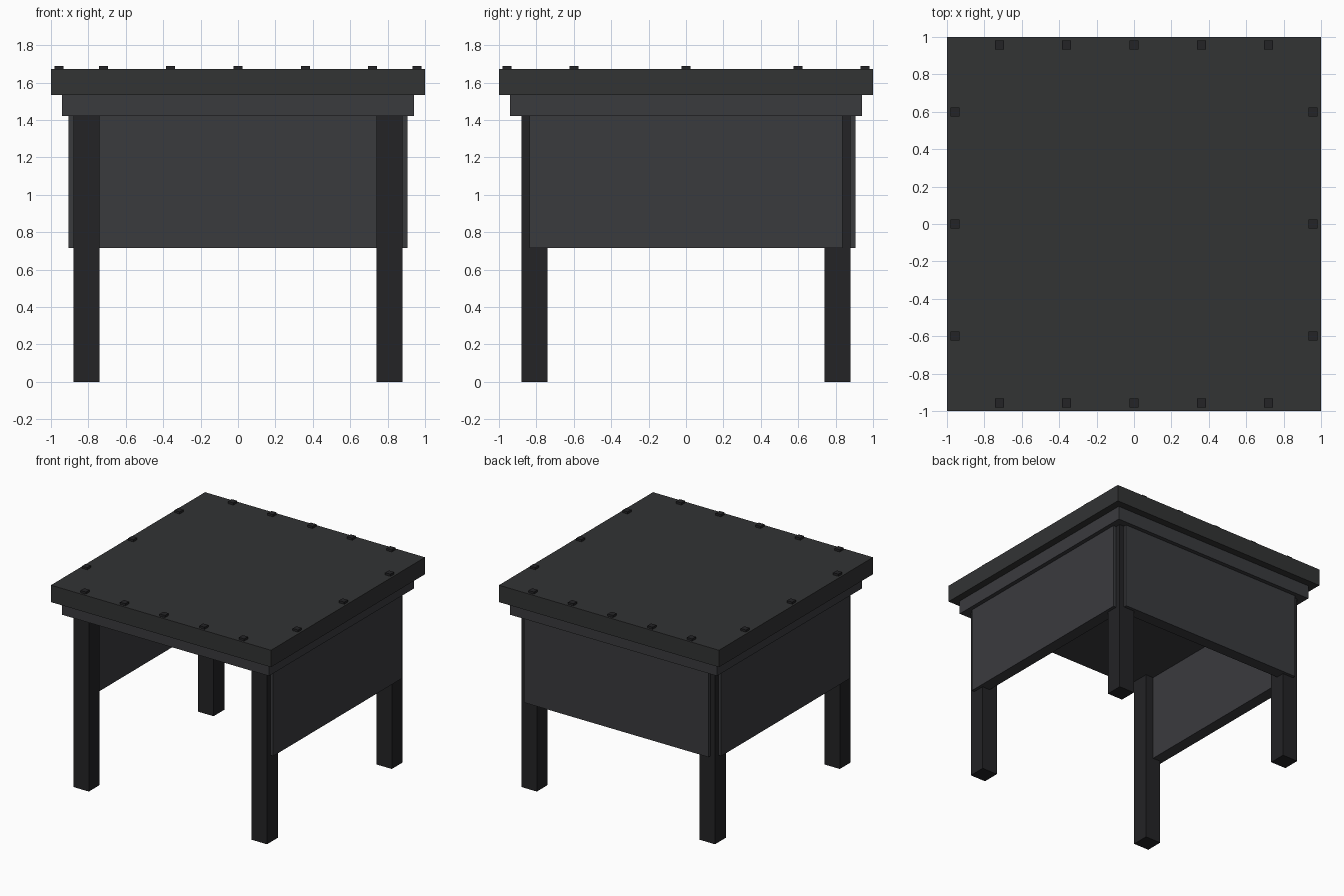
import bpy

if "Cube" in bpy.data.objects:
    bpy.data.objects.remove(bpy.data.objects["Cube"])


def material(name, rgb):
    m = bpy.data.materials.new(name)
    m.diffuse_color = (*rgb, 1)
    m.use_nodes = True
    m.node_tree.nodes["Principled BSDF"].inputs["Base Color"].default_value = m.diffuse_color
    return m


TOP = material("top_charcoal", (0.032, 0.033, 0.034))
PANEL = material("panel_grey", (0.042, 0.043, 0.048))
DARK = material("dark_frame", (0.017, 0.017, 0.019))


def box(name, x, y, z, mat):
    """Axis-aligned box from (min, max) ranges."""
    bpy.ops.mesh.primitive_cube_add(
        size=1, location=[(r[0] + r[1]) / 2 for r in (x, y, z)])
    ob = bpy.context.object
    ob.name = name
    ob.scale = [r[1] - r[0] for r in (x, y, z)]
    bpy.ops.object.transform_apply(location=False, rotation=False, scale=True)
    ob.data.materials.append(mat)
    return ob


def around(c, half):
    return (c - half, c + half)


# Table top and the solid apron below it
box("table_top", (-1, 1), (-1, 1), (1.533, 1.672), TOP)
box("apron", (-0.94, 0.94), (-0.94, 0.94), (1.422, 1.533), PANEL)

# Legs
for sx, side in ((-1, "left"), (1, "right")):
    for sy, end in ((-1, "front"), (1, "back")):
        box(f"{end}_{side}_leg", around(sx * 0.81, 0.07),
            around(sy * 0.81, 0.07), (0, 1.422), DARK)

# Side panels and back panel; the front stays open
Z = (0.715, 1.422)
for sx, side in ((-1, "left"), (1, "right")):
    box(f"{side}_panel", around(sx * 0.858, 0.048), (-0.838, 0.838), Z, PANEL)
box("back_panel", (-0.838, 0.838), around(0.858, 0.048), Z, PANEL)

# Studs along the four edges of the top
spots = [(x, s * 0.958) for s in (-1, 1) for x in (-0.72, -0.36, 0, 0.36, 0.72)]
spots += [(s * 0.958, y) for s in (-1, 1) for y in (-0.6, 0, 0.6)]
for i, (x, y) in enumerate(spots):
    box(f"stud_{i + 1}", around(x, 0.024), around(y, 0.024), (1.668, 1.69), DARK)
